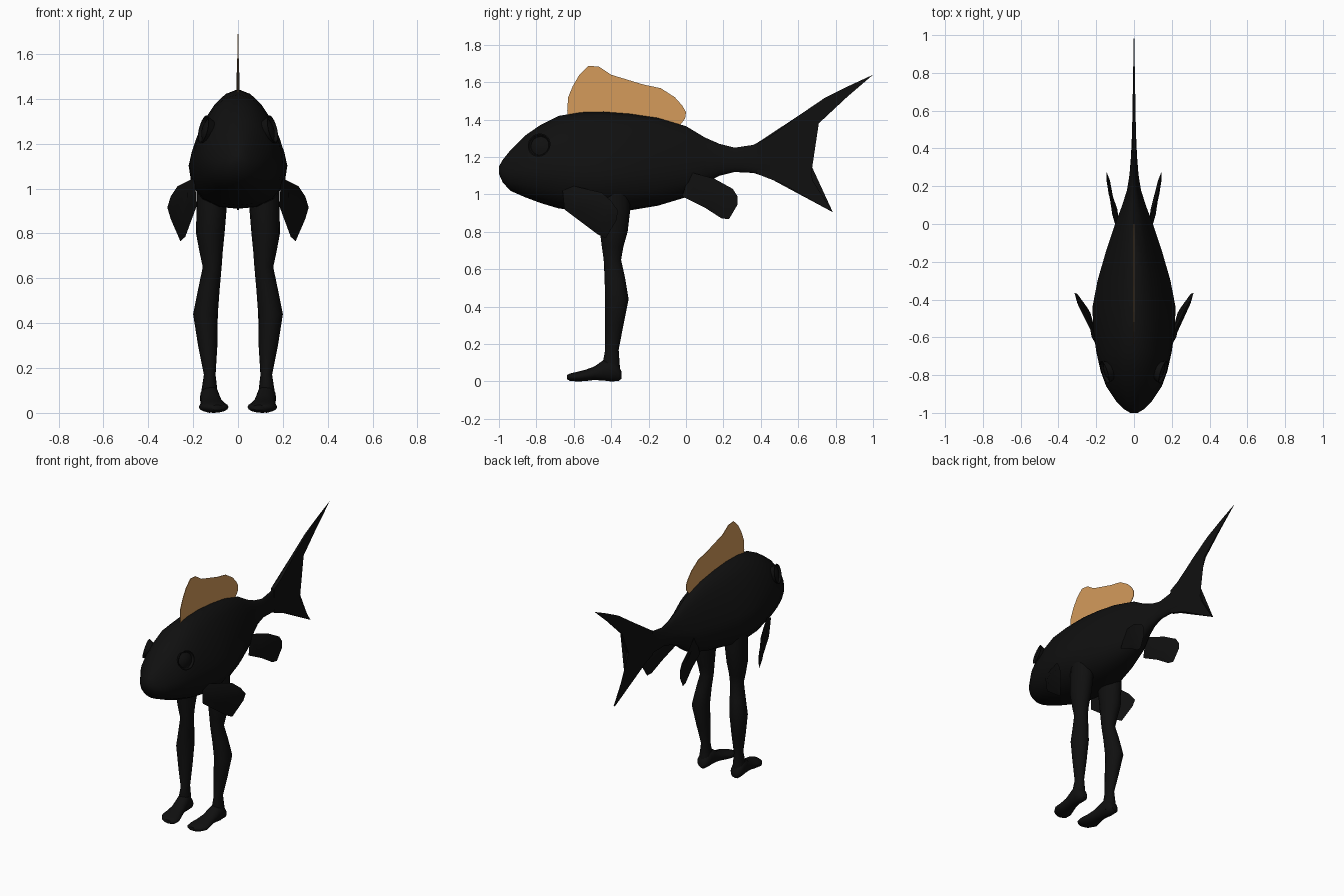
import bpy, bmesh, math
from mathutils import Vector

if "Cube" in bpy.data.objects:
    bpy.data.objects.remove(bpy.data.objects["Cube"])


def material(name, rgb):
    m = bpy.data.materials.new(name)
    m.diffuse_color = (*rgb, 1)
    m.use_nodes = True
    m.node_tree.nodes["Principled BSDF"].inputs["Base Color"].default_value = m.diffuse_color
    return m


BLACK = material("black skin", (0.005, 0.005, 0.005))
ORANGE = material("orange fin", (0.66, 0.33, 0.105))


def finish(name, bm, mat, smooth=True):
    bmesh.ops.recalc_face_normals(bm, faces=bm.faces)
    me = bpy.data.meshes.new(name)
    bm.to_mesh(me)
    bm.free()
    ob = bpy.data.objects.new(name, me)
    bpy.context.collection.objects.link(ob)
    me.materials.append(mat)
    if smooth:
        bpy.ops.object.select_all(action='DESELECT')
        ob.select_set(True)
        bpy.context.view_layer.objects.active = ob
        bpy.ops.object.shade_smooth_by_angle(angle=math.radians(50))
    return ob


def loft(name, rings, mat):
    """Skin a row of equal closed rings and cap both ends."""
    bm = bmesh.new()
    vs = [[bm.verts.new(p) for p in r] for r in rings]
    n = len(vs[0])
    for a, b in zip(vs, vs[1:]):
        for i in range(n):
            j = (i + 1) % n
            bm.faces.new((a[i], a[j], b[j], b[i]))
    bm.faces.new(vs[0])
    bm.faces.new(vs[-1])
    return finish(name, bm, mat)


def plate(name, outline, half, mat):
    """Flat fin in the x = 0 plane; half(y) is its half thickness."""
    bm = bmesh.new()
    a = [bm.verts.new((half(y), y, z)) for y, z in outline]
    b = [bm.verts.new((-half(y), y, z)) for y, z in outline]
    n = len(a)
    caps = [bm.faces.new(a), bm.faces.new(b[::-1])]
    for i in range(n):
        j = (i + 1) % n
        bm.faces.new((a[i], b[i], b[j], a[j]))
    bmesh.ops.triangulate(bm, faces=caps)
    return finish(name, bm, mat, False)


def lens_fin(name, pts, thick, mat):
    """Paddle fin: sharp rim, thickest around the middle."""
    bm = bmesh.new()
    pts = [Vector(p) for p in pts]
    c = sum(pts, Vector()) / len(pts)
    nrm = Vector()
    for p, q in zip(pts, pts[1:] + pts[:1]):
        nrm += (p - c).cross(q - c)
    nrm.normalize()
    rim = [bm.verts.new(p) for p in pts]
    n = len(rim)
    for side in (1, -1):
        off = nrm * thick * side
        mid = [bm.verts.new(c + (p - c) * 0.6 + off) for p in pts]
        bm.faces.new(mid)
        for i in range(n):
            j = (i + 1) % n
            bm.faces.new((rim[i], rim[j], mid[j], mid[i]))
    return finish(name, bm, mat)


def ellipse(x0, x1, y0, y1, n=16):
    cx, cy, rx, ry = (x0 + x1) / 2, (y0 + y1) / 2, (x1 - x0) / 2, (y1 - y0) / 2
    return [(cx + rx * math.cos(t), cy + ry * math.sin(t))
            for t in (2 * math.pi * i / n for i in range(n))]


# body: pear-shaped sections (y, bottom, top, half width), rounder at the head
PEAR = [(0, 0), (.38, .015), (.72, .08), (.94, .2), (1, .36), (.94, .47),
        (.84, .59), (.66, .75), (.45, .88), (.25, .96), (0, 1)]
STATIONS = [
    (-1, 1.11, 1.15, .02), (-.98, 1.065, 1.185, .055), (-.94, 1.02, 1.235, .095),
    (-.86, .985, 1.315, .15), (-.78, .955, 1.37, .18), (-.68, .925, 1.42, .202),
    (-.56, .912, 1.44, .217), (-.44, .91, 1.443, .22), (-.3, .915, 1.432, .193),
    (-.15, .94, 1.41, .15), (0, .985, 1.365, .1), (.1, 1.06, 1.305, .062),
    (.18, 1.1, 1.27, .037), (.26, 1.12, 1.25, .024), (.36, 1.115, 1.265, .016),
    (.45, 1.085, 1.31, .012)]
rings = []
for y, zb, zt, w in STATIONS:
    k = min(.5, max(0, (-.5 - y) * 2))
    half = []
    for pw, t in PEAR:
        round_w = math.sqrt(max(0, 1 - (2 * t - 1) ** 2))
        half.append((w * (pw * (1 - k) + round_w * k), y, zb + (zt - zb) * t))
    rings.append(half + [(-x, yy, z) for x, yy, z in half[-2:0:-1]])
loft("body", rings, BLACK)

# tail fin
plate("tail_fin", [
    (.38, 1.275), (.45, 1.31), (.52, 1.36), (.6, 1.42), (.74, 1.515), (.87, 1.58),
    (1, 1.64), (.86, 1.52), (.71, 1.38), (.64, 1.22), (.68, 1.07), (.785, .905),
    (.65, .98), (.52, 1.055), (.45, 1.085), (.38, 1.11)],
    lambda y: .001 + .018 * (1 - y), BLACK)

# dorsal fin
plate("dorsal_fin", [
    (-.63, 1.4), (-.635, 1.45), (-.63, 1.52), (-.605, 1.58), (-.57, 1.64),
    (-.52, 1.688), (-.465, 1.683), (-.4, 1.64), (-.33, 1.61), (-.23, 1.588),
    (-.135, 1.568), (-.06, 1.52), (-.02, 1.475), (0, 1.44), (-.005, 1.405),
    (-.04, 1.36), (-.2, 1.37), (-.45, 1.4)], lambda y: .002, ORANGE)

# legs: (z, inner x, outer x, front y, back y)
LEG = [(1.02, .05, .185, -.46, -.3), (.92, .05, .185, -.47, -.298),
       (.8, .06, .187, -.46, -.312), (.72, .068, .172, -.45, -.335),
       (.65, .073, .157, -.44, -.347), (.55, .082, .178, -.435, -.325),
       (.44, .09, .2, -.433, -.307), (.3, .092, .178, -.432, -.335),
       (.17, .1, .152, -.432, -.36), (.1, .092, .163, -.445, -.355),
       (.03, .09, .16, -.43, -.35)]
# feet: (y, inner x, outer x, bottom z, top z)
FOOT = [(-.344, .105, .145, .015, .05), (-.36, .09, .165, .003, .085),
        (-.4, .083, .17, 0, .13), (-.44, .08, .168, .005, .115),
        (-.49, .07, .165, .008, .08), (-.54, .055, .17, .002, .062),
        (-.58, .042, .175, 0, .052), (-.62, .045, .15, .003, .043),
        (-.637, .065, .12, .012, .035)]
PECTORAL = [(.19, -.66, 1.02), (.185, -.65, .92), (.235, -.47, .785),
            (.257, -.43, .765), (.3, -.37, .865), (.315, -.365, .915),
            (.3, -.4, .965), (.27, -.45, 1.01), (.2, -.6, 1.045)]
PELVIC = [(.095, -.02, .99), (.113, .1, .93), (.13, .19, .872), (.137, .23, .868),
          (.145, .275, .945), (.145, .275, .99), (.141, .25, 1.03),
          (.125, .15, 1.085), (.08, .02, 1.12)]
RIM = [(.045, -.03), (.054, -.005), (.064, .017), (.058, .017), (.05, .004),
       (.03, .014), (.008, .018)]

for s, side in ((1, "left"), (-1, "right")):
    loft(side + "_leg", [[(s * x, y, z) for x, y in ellipse(a, b, c, d)]
                         for z, a, b, c, d in LEG], BLACK)
    loft(side + "_foot", [[(s * x, y, z) for x, z in ellipse(a, b, c, d)]
                          for y, a, b, c, d in FOOT], BLACK)
    lens_fin(side + "_pectoral_fin", [(s * x, y, z) for x, y, z in PECTORAL], .012, BLACK)
    lens_fin(side + "_pelvic_fin", [(s * x, y, z) for x, y, z in PELVIC], .009, BLACK)

    # eye with a flared rim
    nrm = Vector((s, -.33, .25)).normalized()
    u = nrm.cross(Vector((0, 0, 1))).normalized()
    v = nrm.cross(u)
    centre = Vector((s * .139, -.78, 1.26))
    loft(side + "_eye", [[centre + nrm * h + u * r * math.cos(t) + v * r * math.sin(t)
                          for t in (2 * math.pi * i / 20 for i in range(20))]
                         for r, h in RIM], BLACK)
